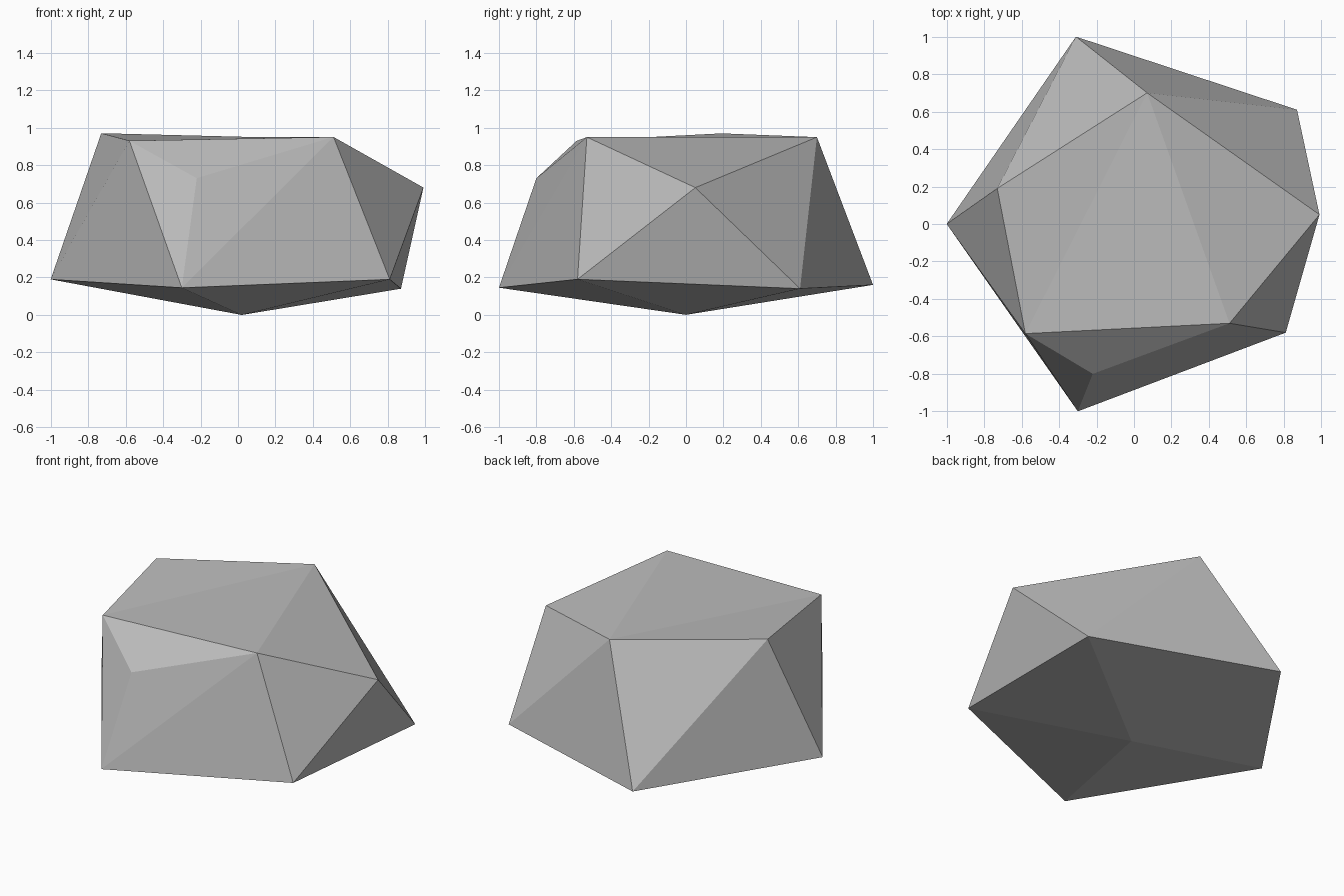
import bpy
import bmesh

cube = bpy.data.objects.get("Cube")
if cube:
    bpy.data.objects.remove(cube, do_unlink=True)

# Single stone colour
stone = bpy.data.materials.new("stone_grey")
stone.use_nodes = True
colour = (0.5, 0.5, 0.5, 1)
stone.diffuse_color = colour
stone.node_tree.nodes["Principled BSDF"].inputs["Base Color"].default_value = colour

bm = bmesh.new()


def ring(points):
    return [bm.verts.new(p) for p in points]


# Base point, wide lower ring, crown ring and the chipped front corner
base, chip = ring([(0.02, 0, 0), (-0.22, -0.80, 0.73)])
low = ring([(-1, 0, 0.19), (-0.30, -1, 0.145), (0.81, -0.58, 0.19),
            (0.87, 0.61, 0.14), (-0.31, 1, 0.16)])
top = ring([(-0.58, -0.585, 0.93), (0.51, -0.53, 0.95), (0.99, 0.05, 0.68),
            (0.07, 0.70, 0.95), (-0.73, 0.19, 0.97)])

# Underside fan and triangulated sides
for i in range(5):
    j = (i + 1) % 5
    bm.faces.new((base, low[j], low[i]))
    bm.faces.new((low[i], low[j], top[i]))
    if i:
        bm.faces.new((low[i], top[i], top[i - 1]))

# The side facet below the crown's front edge is split around the chip
front = (low[1], top[1], top[0])
for i in range(3):
    bm.faces.new((front[i], front[(i + 1) % 3], chip))

# Closing side facet
bm.faces.new((low[0], top[0], top[4]))

# Crown facets fan out from the back corner
back = top[3]
for a, b in ((top[4], top[0]), (top[0], top[1]), (top[1], top[2])):
    bm.faces.new((back, a, b))

# Remove the facet that the chip replaces
for face in [f for f in bm.faces if set(f.verts) == set(front)]:
    bmesh.ops.delete(bm, geom=[face], context="FACES_ONLY")

bmesh.ops.recalc_face_normals(bm, faces=bm.faces[:])
mesh = bpy.data.meshes.new("rock")
bm.to_mesh(mesh)
bm.free()
mesh.materials.append(stone)
rock = bpy.data.objects.new("rock", mesh)
bpy.context.collection.objects.link(rock)
